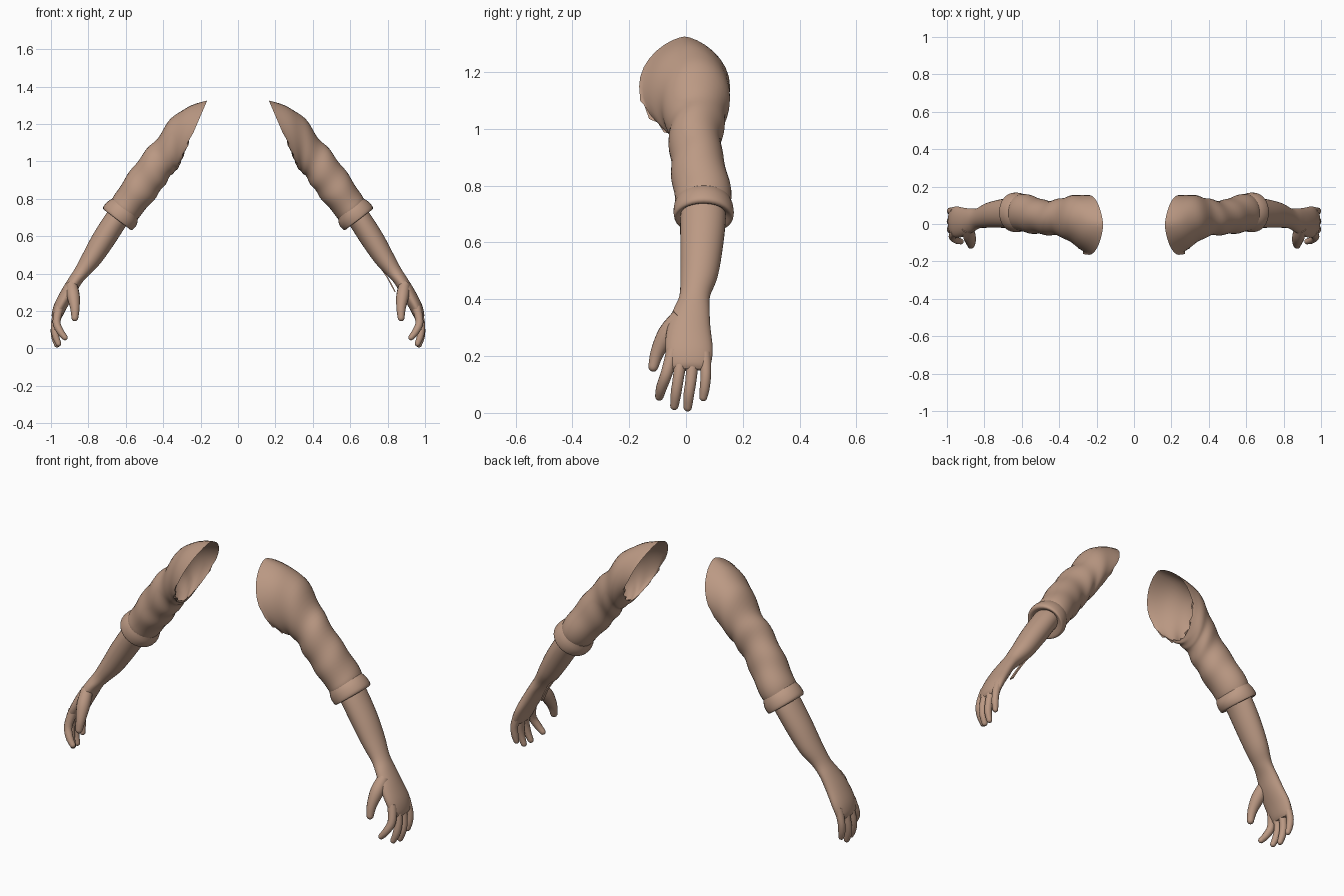
import bpy, bmesh, math
from mathutils import Vector

if "Cube" in bpy.data.objects:
    bpy.data.objects.remove(bpy.data.objects["Cube"])

skin = bpy.data.materials.new("warm_tan")
skin.diffuse_color = (0.50, 0.32, 0.23, 1)
skin.use_nodes = True
skin.node_tree.nodes["Principled BSDF"].inputs["Base Color"].default_value = skin.diffuse_color
SEG = 32


def spline(keys, steps):
    """Smoothly interpolate a list of equal-length tuples."""
    out, n = [], len(keys)
    for i in range(n - 1):
        a, b, c, d = (keys[max(i - 1, 0)], keys[i], keys[i + 1], keys[min(i + 2, n - 1)])
        for s in range(steps):
            t = s / steps
            out.append([0.5 * (2 * q + (r - p) * t + (2 * p - 5 * q + 4 * r - w) * t * t
                               + (3 * q - p - 3 * r + w) * t ** 3)
                        for p, q, r, w in zip(a, b, c, d)])
    out.append(list(keys[-1]))
    return out


def skin_rings(name, rings, cap_start=False, cap_end=False, mirror=True):
    """Bridge rings of points into one smooth object."""
    bm = bmesh.new()
    vr = [[bm.verts.new(p) for p in r] for r in rings]
    n = len(vr[0])
    for a, b in zip(vr, vr[1:]):
        for i in range(n):
            j = (i + 1) % n
            bm.faces.new((a[i], a[j], b[j], b[i]))
    if cap_start:
        bm.faces.new(vr[0])
    if cap_end:
        bm.faces.new(vr[-1])
    bmesh.ops.recalc_face_normals(bm, faces=bm.faces)
    mesh = bpy.data.meshes.new(name)
    bm.to_mesh(mesh)
    bm.free()
    mesh.materials.append(skin)
    ob = bpy.data.objects.new(name, mesh)
    bpy.context.collection.objects.link(ob)
    if mirror:
        mod = ob.modifiers.new("other_arm", "MIRROR")
        mod.use_mirror_merge = False
    bpy.ops.object.select_all(action="DESELECT")
    ob.select_set(True)
    bpy.context.view_layer.objects.active = ob
    bpy.ops.object.shade_smooth_by_angle(angle=math.radians(60))
    return ob


def section(k, power=1.0):
    """Oval ring from outer x,z / inner x,z / front y / back y."""
    ox, oz, ix, iz, y0, y1 = k
    pts = []
    for i in range(SEG):
        t = 2 * math.pi * i / SEG
        c, s = math.cos(t), math.sin(t)
        s = math.copysign(abs(s) ** power, s)
        pts.append(Vector(((ox + ix) / 2 + (ox - ix) / 2 * c,
                           (y0 + y1) / 2 + (y1 - y0) / 2 * s,
                           (oz + iz) / 2 + (oz - iz) / 2 * c)))
    return pts


# Sleeve: open, torn shoulder rim narrowing to the elbow
sleeve_keys = [
    (.165, 1.325, .315, .975, -.165, .155),
    (.27, 1.29, .325, .955, -.125, .155),
    (.36, 1.225, .345, .94, -.09, .148),
    (.43, 1.125, .365, .915, -.065, .135),
    (.495, 1.055, .395, .87, -.06, .125),
    (.56, .97, .43, .82, -.055, .13),
    (.615, .89, .475, .765, -.05, .15),
    (.66, .82, .53, .70, -.04, .16),
    (.675, .795, .55, .68, -.035, .155)]
rows = spline(sleeve_keys, 5)
rings = []
for r, k in enumerate(rows):
    ring = section(k, 1.0 + 0.35 * max(0, 1 - r / 6))
    centre = sum(ring, Vector()) / SEG
    fade = math.sin(math.pi * r / (len(rows) - 1))
    for i, p in enumerate(ring):          # soft cloth folds
        t = 2 * math.pi * i / SEG
        ring[i] = centre + (p - centre) * (1 + .035 * fade * math.sin(r * .75 + 2 * math.sin(t)))
    rings.append(ring)
for i, p in enumerate(rings[0]):          # torn lower rim
    if math.cos(2 * math.pi * i / SEG) < -.05:
        p += Vector((.55, 0, -.6)) * (.03 if i % 2 else -.008)
skin_rings("sleeve", rings)

# Rolled cuff
cuff_keys = [
    (.64, .815, .535, .70, -.03, .15),
    (.69, .79, .54, .665, -.042, .165),
    (.72, .757, .555, .642, -.043, .168),
    (.712, .738, .575, .634, -.036, .16),
    (.675, .74, .60, .668, -.01, .13)]
skin_rings("cuff", [section(k) for k in spline(cuff_keys, 4)])

# Forearm running into wrist and palm
arm_keys = [
    (.66, .78, .57, .69, -.015, .135),
    (.705, .72, .605, .645, -.02, .14),
    (.775, .61, .66, .56, -.02, .13),
    (.828, .51, .735, .455, -.02, .112),
    (.87, .43, .793, .395, -.023, .085),
    (.905, .375, .835, .35, -.045, .083),
    (.945, .31, .87, .29, -.066, .086),
    (.983, .235, .913, .22, -.073, .094),
    (.996, .18, .942, .165, -.062, .088),
    (.99, .155, .955, .148, -.05, .076)]
skin_rings("forearm_and_palm", [section(k) for k in spline(arm_keys, 4)], True, True)


def digit(name, keys, sides=14):
    """Tapered finger along x,y,z,radius keys with a rounded tip."""
    path = spline(keys, 4)
    pts = [Vector(k[:3]) for k in path]
    rad = [k[3] for k in path]
    end, r0 = pts[-1], rad[-1]
    d = (pts[-1] - pts[-2]).normalized()
    for a in (25, 50, 70, 85):
        pts.append(end + d * r0 * math.sin(math.radians(a)))
        rad.append(r0 * math.cos(math.radians(a)))
    rings = []
    for i, p in enumerate(pts):
        t = (pts[min(i + 1, len(pts) - 1)] - pts[max(i - 1, 0)]).normalized()
        u = t.cross(Vector((0, 1, 0))).normalized()
        v = t.cross(u)
        rings.append([p + rad[i] * (u * math.cos(2 * math.pi * j / sides)
                                    + v * math.sin(2 * math.pi * j / sides)) for j in range(sides)])
    skin_rings(name, rings, True, True)


# Fingers and thumb
digit("index_finger", [(.955, -.045, .22, .024), (.97, -.068, .14, .021),
                       (.95, -.086, .09, .019), (.925, -.094, .058, .015)])
digit("middle_finger", [(.96, -.015, .21, .024), (.98, -.026, .13, .02),
                        (.976, -.035, .07, .019), (.96, -.041, .025, .015)])
digit("ring_finger", [(.962, .025, .21, .024), (.98, .018, .12, .02),
                      (.98, .01, .065, .019), (.968, .006, .02, .015)])
digit("little_finger", [(.96, .066, .21, .022), (.98, .07, .14, .019),
                        (.98, .066, .09, .018), (.974, .061, .055, .014)])
digit("thumb", [(.89, -.02, .34, .03), (.88, -.065, .28, .034),
                (.872, -.1, .215, .025), (.872, -.115, .163, .018)])

# Loose thin strand under one forearm
strand = spline([(.70, .04, .515), (.745, .05, .455), (.80, .045, .375), (.84, .03, .30)], 5)
skin_rings("loose_strand", [[Vector(p) + Vector(o) for o in
           ((-.003, -.012, 0), (.003, -.012, .003), (.003, .012, .003), (-.003, .012, 0))]
           for p in strand], True, True, mirror=False)
